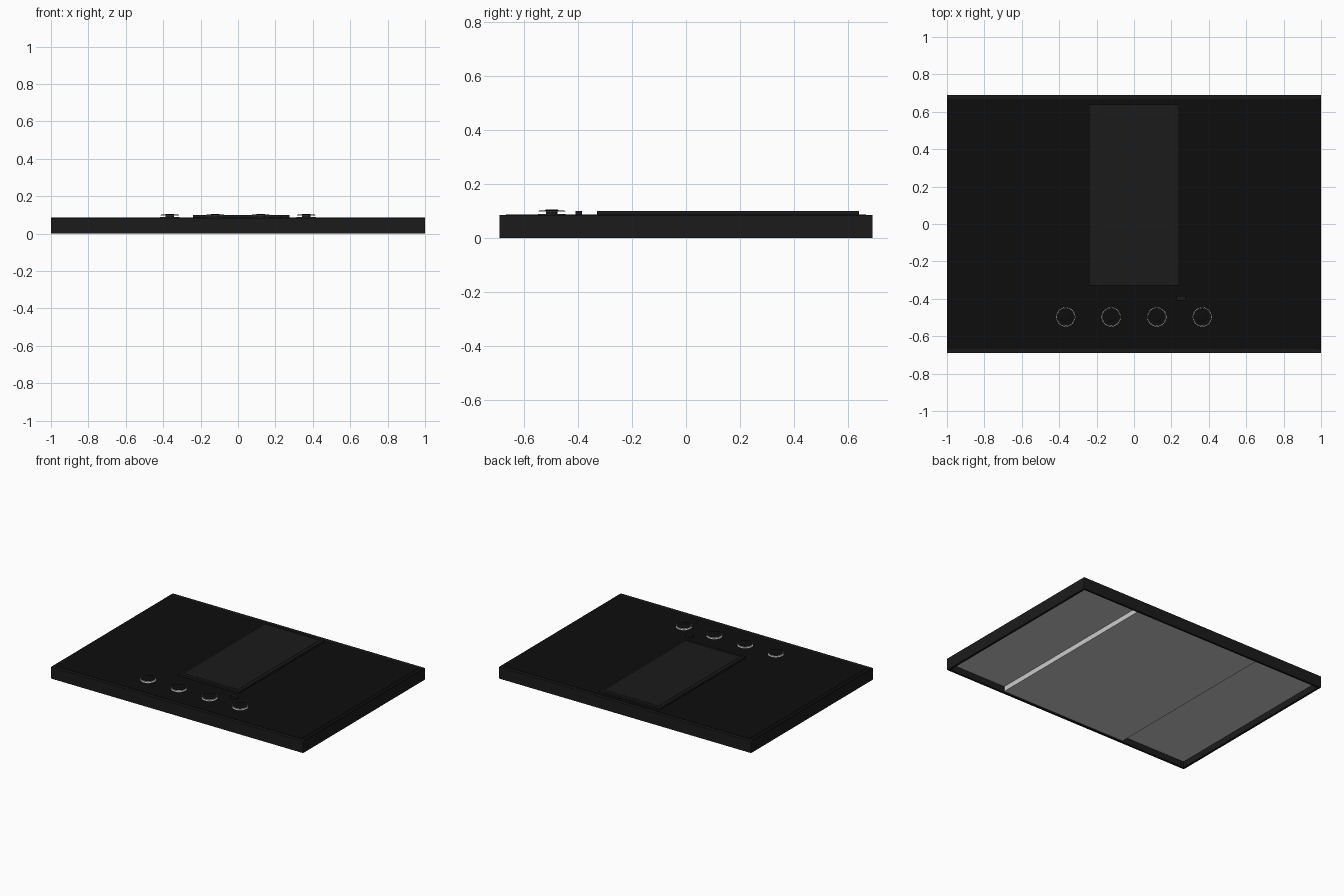
import bpy, bmesh

if "Cube" in bpy.data.objects:
    bpy.data.objects.remove(bpy.data.objects["Cube"])


def mat(name, v):
    m = bpy.data.materials.new(name)
    m.diffuse_color = (v, v, v, 1)
    m.use_nodes = True
    m.node_tree.nodes["Principled BSDF"].inputs["Base Color"].default_value = m.diffuse_color
    return m


GLASS = mat("black_glass", 0.004)
FRAME = mat("dark_metal", 0.011)
SILVER = mat("silver", 0.7)


def finish(name, bm, m):
    me = bpy.data.meshes.new(name)
    bm.to_mesh(me)
    bm.free()
    ob = bpy.data.objects.new(name, me)
    bpy.context.collection.objects.link(ob)
    if m:
        me.materials.append(m)
    return ob


def box_bm(x0, x1, y0, y1, z0, z1):
    bm = bmesh.new()
    bmesh.ops.create_cube(bm, size=1)
    for v in bm.verts:
        v.co = ((x0 + x1) / 2 + v.co.x * (x1 - x0),
                (y0 + y1) / 2 + v.co.y * (y1 - y0),
                (z0 + z1) / 2 + v.co.z * (z1 - z0))
    return bm


def box(name, dims, m=None):
    return finish(name, box_bm(*dims), m)


def top_face(bm):
    return max(bm.faces, key=lambda f: f.calc_center_median().z + f.normal.z)


def inset(bm, f, width, dz):
    # inset the face, then step it up or down with a vertical wall
    bmesh.ops.inset_region(bm, faces=[f], thickness=width)
    if dz:
        g = bmesh.ops.extrude_discrete_faces(bm, faces=[f])
        f = g["faces"][0]
        for v in f.verts:
            v.co.z += dz
    return f


def disc(name, x, y, r, z0, z1, m, r_top=None):
    bpy.ops.mesh.primitive_cone_add(vertices=48, radius1=r, radius2=r_top or r,
                                    depth=z1 - z0, location=(x, y, (z0 + z1) / 2))
    ob = bpy.context.object
    ob.name = name
    ob.data.materials.append(m)
    bpy.ops.object.shade_smooth_by_angle()


HX, HY, T = 1.0, 0.69, 0.015

# outer skirt around the open underside
for s, n in ((-1, "front"), (1, "back")):
    a, b = sorted((s * HY, s * (HY - T)))
    box(n + "_skirt", (-HX, HX, a, b, 0, 0.083), FRAME)
for s, n in ((-1, "left"), (1, "right")):
    a, b = sorted((s * HX, s * (HX - T)))
    box(n + "_skirt", (a, b, -HY + T, HY - T, 0, 0.083), FRAME)
    # dark trim along the side edges of the glass
    a, b = sorted((s * HX, s * 0.97))
    box(n + "_trim", (a, b, -0.67, 0.67, 0.081, 0.0845), GLASS)

# front and back top ledges, glass plate
for s, n in ((-1, "front"), (1, "back")):
    a, b = sorted((s * HY, s * 0.665))
    box(n + "_ledge", (-HX, HX, a, b, 0.077, 0.084), FRAME)
box("glass_top", (-0.97, 0.97, -0.667, 0.667, 0.078, 0.086), GLASS)

# underside panel and protruding electronics housing
box("underside_panel", (-HX + T, HX - T, -HY + T, HY - T, 0.044, 0.078))
box("underside_housing", (-0.47, 0.53, -HY + T, HY - T, 0.008, 0.044))

# vent cover with a grooved border
bm = box_bm(-0.24, 0.24, -0.33, 0.64, 0.086, 0.1)
f = top_face(bm)
f = inset(bm, f, 0.022, -0.003)
f = inset(bm, f, 0.015, 0.002)
finish("vent_cover", bm, FRAME)

# small indicator bar
box("indicator_bar", (0.228, 0.275, -0.41, -0.385, 0.086, 0.1), FRAME)

# row of control knobs
for i, x in enumerate((-0.365, -0.122, 0.122, 0.365)):
    y = -0.497
    disc(f"knob_base_{i}", x, y, 0.051, 0.085, 0.088, SILVER)
    disc(f"knob_stem_{i}", x, y, 0.022, 0.088, 0.097, FRAME)
    disc(f"knob_rim_{i}", x, y, 0.05, 0.097, 0.1, SILVER)
    disc(f"knob_face_{i}", x, y, 0.047, 0.0995, 0.1015, GLASS)
    disc(f"knob_cap_{i}", x, y, 0.026, 0.1015, 0.104, GLASS, 0.022)
